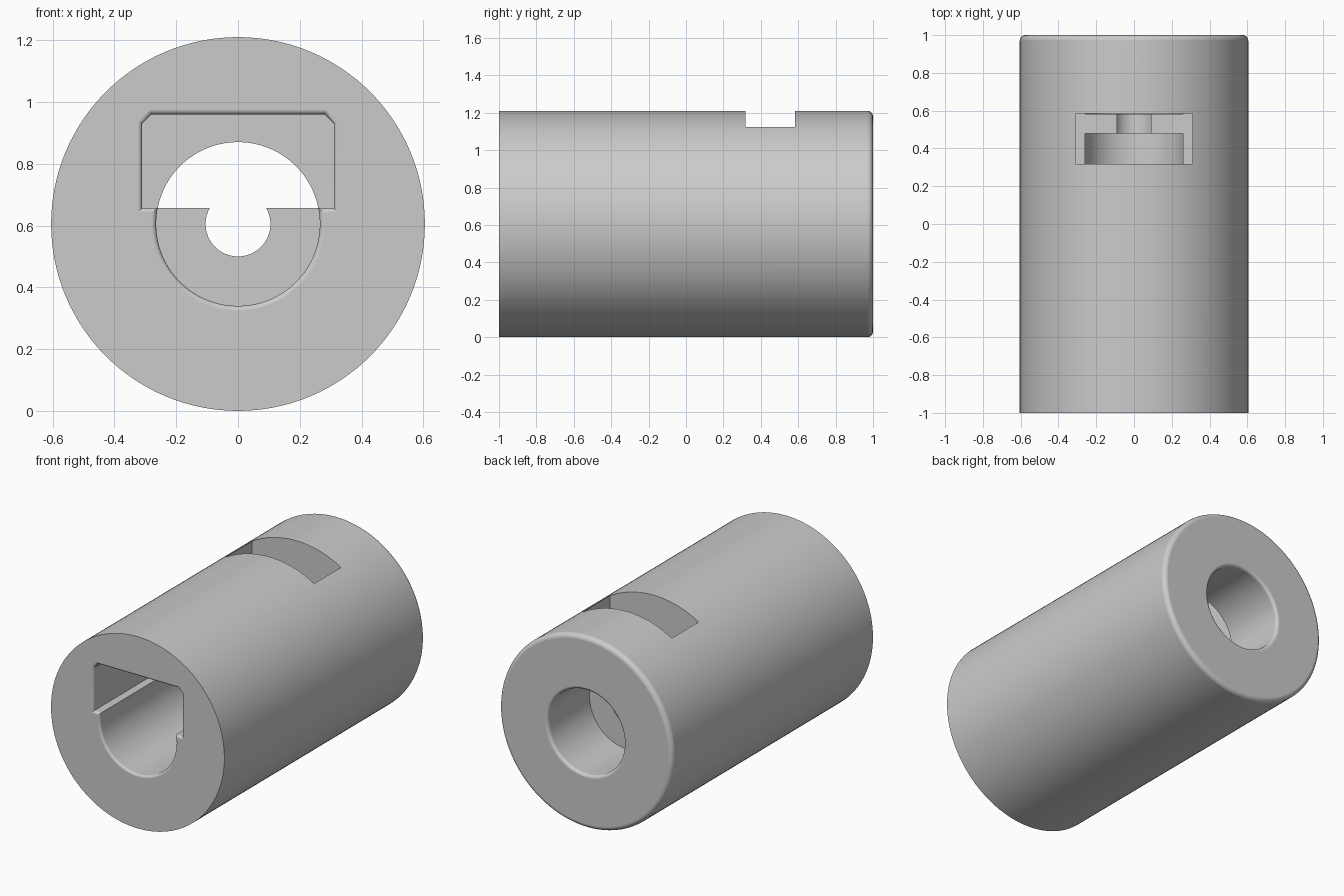
import bpy, bmesh
from math import sin, cos, pi, asin, radians
from mathutils import Vector

if "Cube" in bpy.data.objects:
    bpy.data.objects.remove(bpy.data.objects["Cube"], do_unlink=True)

R, BORE, HOLE = 0.605, 0.265, 0.105    # outer, main bore and small hole radii
FLOOR = 0.657                          # height of the keyway and slot floor
SLOT_FRONT, SLOT_BACK, WALL = 0.317, 0.584, 0.48

grey = bpy.data.materials.new("plain grey")
grey.use_nodes = True
colour = (0.6, 0.6, 0.6, 1)
grey.diffuse_color = colour
grey.node_tree.nodes["Principled BSDF"].inputs["Base Color"].default_value = colour


def arc(r, a, b, n):
    return [Vector((r * cos(a + (b - a) * i / n), R + r * sin(a + (b - a) * i / n)))
            for i in range(n + 1)]


def circle(r, n=128):
    return arc(r, 0, 2 * pi, n)[:-1]


def offset(outline, d):
    """Move a counter-clockwise outline outward by d, keeping its corners mitred."""
    result = []
    for i, p in enumerate(outline):
        e1 = (p - outline[i - 1]).normalized()
        e2 = (outline[(i + 1) % len(outline)] - p).normalized()
        n1, n2 = Vector((e1.y, -e1.x)), Vector((e2.y, -e2.x))
        result.append(p + (n1 + n2) * d / (1 + n1.dot(n2)))
    return result


def loft(name, outline, stations):
    """Solid along y through stations of (y, outline offset)."""
    bm = bmesh.new()
    rings = [[bm.verts.new((p.x, y, p.y)) for p in offset(outline, d)] for y, d in stations]
    for a, b in zip(rings, rings[1:]):
        for i in range(len(a)):
            bm.faces.new((a[i - 1], a[i], b[i], b[i - 1]))
    bm.faces.new(rings[0])
    bm.faces.new(rings[-1])
    bmesh.ops.recalc_face_normals(bm, faces=bm.faces)
    mesh = bpy.data.meshes.new(name)
    bm.to_mesh(mesh)
    bm.free()
    obj = bpy.data.objects.new(name, mesh)
    bpy.context.collection.objects.link(obj)
    mesh.materials.append(grey)
    return obj


def flare(end, direction, r, steps=6):
    """Stations of a rounded mouth that opens toward the given end."""
    angles = [pi / 2 * i / steps for i in range(steps + 1)]
    return [(end - direction * r * (1 - sin(t)), r * (1 - cos(t))) for t in angles]


# Outer sleeve with a rounded back rim
rim = [(y, -d) for y, d in flare(1, 1, 0.03)]
sleeve = loft("sleeve", circle(R), [(-1, 0)] + rim)

# Front bore joined with the chamfered keyway above it
a = asin((FLOOR - R) / BORE)
keyway = [Vector(p) for p in ((0.31, FLOOR), (0.31, 0.93), (0.28, 0.96),
                              (-0.28, 0.96), (-0.31, 0.93), (-0.31, FLOOR))]
keyway += arc(BORE, pi - a, 2 * pi + a, 72)
mouth = flare(-1, -1, 0.016)
front_cutter = loft("front_bore_cutter", keyway,
                    [(WALL, 0)] + mouth + [(-1.1, mouth[-1][1])])

# Slot from the top, small hole in the wall, and back bore
slot = [Vector(p) for p in ((-0.31, FLOOR), (0.31, FLOOR), (0.31, 1.4), (-0.31, 1.4))]
slot_cutter = loft("slot_cutter", slot, [(SLOT_FRONT, 0), (SLOT_BACK, 0)])
hole_cutter = loft("hole_cutter", circle(HOLE, 64), [(WALL - 0.05, 0), (SLOT_BACK + 0.1, 0)])
mouth = flare(1, 1, 0.02)
back_cutter = loft("back_bore_cutter", circle(BORE),
                   [(SLOT_BACK - 0.001, 0)] + mouth + [(1.1, mouth[-1][1])])

# Cut everything out of the sleeve
bpy.ops.object.select_all(action="DESELECT")
sleeve.select_set(True)
bpy.context.view_layer.objects.active = sleeve
for cutter in (front_cutter, slot_cutter, hole_cutter, back_cutter):
    cutter.hide_render = True
    mod = sleeve.modifiers.new(cutter.name, "BOOLEAN")
    mod.operation, mod.solver, mod.object = "DIFFERENCE", "EXACT", cutter
    bpy.ops.object.modifier_apply(modifier=mod.name)
    bpy.data.objects.remove(cutter, do_unlink=True)

# Smooth curved walls, with flat faces kept flat
bpy.ops.object.shade_smooth_by_angle(angle=radians(30))
weighted = sleeve.modifiers.new("flat_faces", "WEIGHTED_NORMAL")
weighted.keep_sharp = True
